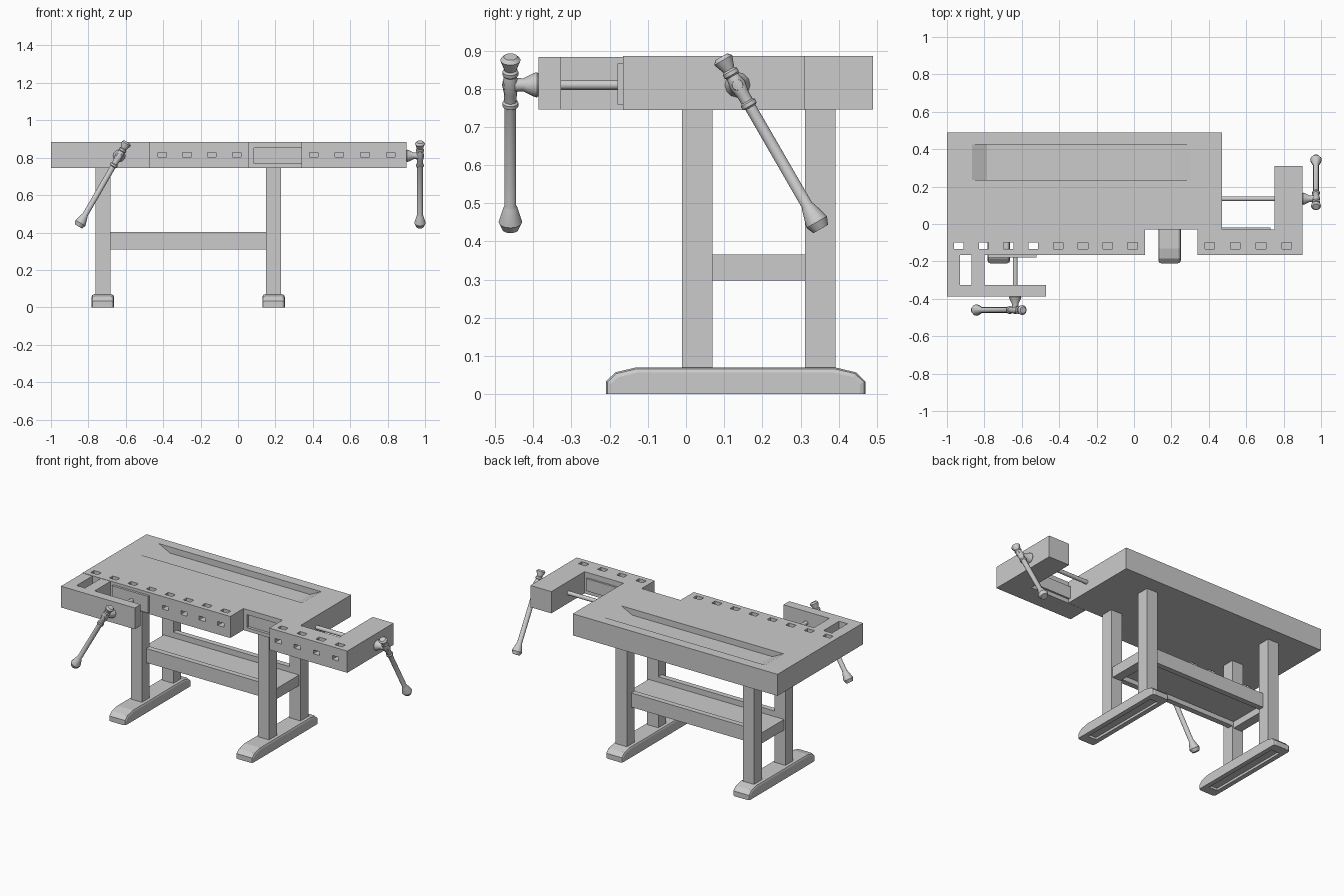
import bpy, bmesh
from math import radians
from mathutils import Matrix, Vector

if "Cube" in bpy.data.objects:
    bpy.data.objects.remove(bpy.data.objects["Cube"])

Z0, Z1 = 0.745, 0.885          # bench top underside and surface


def make(name, bm):
    bmesh.ops.recalc_face_normals(bm, faces=bm.faces)
    me = bpy.data.meshes.new(name)
    bm.to_mesh(me)
    bm.free()
    ob = bpy.data.objects.new(name, me)
    bpy.context.collection.objects.link(ob)
    return ob


def boxes(name, ranges):
    """One object from boxes given as (x0, x1, y0, y1, z0, z1)."""
    bm = bmesh.new()
    for x0, x1, y0, y1, z0, z1 in ranges:
        m = Matrix.Translation(((x0 + x1) / 2, (y0 + y1) / 2, (z0 + z1) / 2))
        bmesh.ops.create_cube(bm, size=1, matrix=m @ Matrix.Diagonal((x1 - x0, y1 - y0, z1 - z0, 1)))
    return make(name, bm)


def prism(name, pts, a, b, axis):
    """Extrude a 2D outline from a to b along the axis."""
    place = {'x': lambda p: (a, p[0], p[1]), 'y': lambda p: (p[0], a, p[1]),
             'z': lambda p: (p[0], p[1], a)}[axis]
    bm = bmesh.new()
    f = bm.faces.new([bm.verts.new(place(p)) for p in pts])
    ext = bmesh.ops.extrude_face_region(bm, geom=[f])
    d = Vector([(b - a) * (axis == c) for c in 'xyz'])
    bmesh.ops.translate(bm, vec=d, verts=[v for v in ext['geom'] if isinstance(v, bmesh.types.BMVert)])
    return make(name, bm)


def lathe(name, prof, origin, direction, n=12):
    """Turn (distance, radius) points around a direction through origin."""
    rot = Vector(direction).to_track_quat('Z', 'Y').to_matrix().to_4x4()
    m = Matrix.Translation(origin) @ rot
    bm = bmesh.new()
    rings = []
    for t, r in prof:
        rings.append([bm.verts.new(m @ (Matrix.Rotation(radians(360 * i / n), 4, 'Z') @ Vector((r, 0, t))))
                      for i in range(n)])
    for p, q in zip(rings, rings[1:]):
        for i in range(n):
            j = (i + 1) % n
            bm.faces.new((p[i], p[j], q[j], q[i]))
    bm.faces.new(rings[0])
    bm.faces.new(rings[-1])
    ob = make(name, bm)
    bpy.ops.object.select_all(action='DESELECT')
    bpy.context.view_layer.objects.active = ob
    ob.select_set(True)
    bpy.ops.object.shade_smooth_by_angle(angle=radians(35))
    return ob


def cut(ob, cutter):
    """Subtract the cutter and remove it."""
    cutter.hide_render = True
    mod = ob.modifiers.new('cut', 'BOOLEAN')
    mod.operation, mod.solver, mod.object = 'DIFFERENCE', 'EXACT', cutter
    dg = bpy.context.evaluated_depsgraph_get()
    me = bpy.data.meshes.new_from_object(ob.evaluated_get(dg))
    ob.modifiers.clear()
    ob.data = me
    bpy.data.objects.remove(cutter)


def dog_holes(ob, xs, through=False):
    cut(ob, boxes('hole_cutter', [(x - .026, x + .026, -.134, -.1, .7 if through else .80, .92) for x in xs]))
    if not through:
        cut(ob, boxes('side_hole_cutter', [(x - .023, x + .023, -.2, -.12, .803, .828) for x in xs]))


# Bench top with dog holes, tool tray and slide groove
top = prism('bench_top', [(-1, -.165), (.06, -.165), (.06, -.03), (.47, -.03), (.47, .49), (-1, .49)], Z0, Z1, 'z')
dog_holes(top, [-.937 + .133 * i for i in range(4)], True)
dog_holes(top, [-.405 + .1325 * i for i in range(4)])
cut(top, prism('tray_cutter', [(-.895, .90), (-.785, .845), (.22, .845), (.33, .90)], .235, .425, 'y'))
cut(top, boxes('groove_cutter', [(.085, .6, -.1, -.012, .768, .852)]))

# Tail vise jaw and its slide plate
tail = prism('tail_vise_jaw', [(.34, -.165), (.90, -.165), (.90, .31), (.75, .31), (.75, -.03), (.34, -.03)], Z0 - .001, Z1, 'z')
dog_holes(tail, [.405 + .137 * i for i in range(4)])
boxes('tail_vise_slide', [(.345, .73, -.035, -.018, .77, .85)])

# Front vise arms, bar and jaw plate
prism('front_vise_frame', [(-1, -.387), (-.47, -.387), (-.47, -.327), (-.80, -.327), (-.80, -.165), (-.87, -.165),
                           (-.87, -.327), (-.93, -.327), (-.93, -.165), (-1, -.165)], Z0, Z1 - .002, 'z')
boxes('front_vise_plate', [(-.78, -.52, -.18, -.164, .758, .866)])


# Vise screws with turned handles
def vise(label, face, out, handle_dir, rod_len):
    face, out = Vector(face), Vector(out)
    lathe(label + '_screw', [(-rod_len, .013), (-.03, .013)], face, out)
    lathe(label + '_boss', [(-.005, .026), (.004, .033), (.014, .03), (.04, .017), (.07, .019), (.092, .014)], face, out)
    lathe(label + '_handle', [(-.085, .018), (-.075, .027), (-.045, .016), (-.04, .021), (-.03, .021), (-.026, .017),
                              (0, .022), (.026, .017), (.05, .016), (.054, .021), (.064, .021), (.068, .015),
                              (.365, .015), (.37, .018), (.415, .031), (.436, .022)], face + out * .073, handle_dir)


vise('front_vise', (-.635, -.387, .81), (0, -1, 0), (-.5, 0, -.866), .21)
vise('tail_vise', (.90, .135, .81), (1, 0, 0), (0, .5, -.866), .45)

# Trestle feet, legs and side rails
FOOT = [(-.21, 0), (-.21, .033), (-.185, .057), (-.13, .07), (.39, .07), (.445, .057), (.47, .033), (.47, 0)]
for side, cx in (('left', -.723), ('right', .19)):
    foot = prism(side + '_foot', FOOT, cx - .06, cx + .06, 'x')
    bm = bmesh.new()
    bm.from_mesh(foot.data)
    rim = [e for e in bm.edges if abs(e.verts[0].co.x - e.verts[1].co.x) < 1e-4
           and max(v.co.z for v in e.verts) > .01]
    bmesh.ops.bevel(bm, geom=rim, offset=.014, segments=2, profile=.5, affect='EDGES')
    bm.to_mesh(foot.data)
    bm.free()
    cut(foot, boxes('foot_cutter', [(cx - .03, cx + .03, -.15, .41, -.02, .015)]))
    for end, y in (('front', -.01), ('back', .312)):
        boxes(f'{side}_{end}_leg', [(cx - .04, cx + .04, y, y + .08, .065, Z0)])
    boxes(side + '_side_rail', [(cx - .03, cx + .03, .065, .317, .297, .34)])

# Shelf and long rails
boxes('shelf', [(-.753, .22, .07, .312, .34, .366)])
for end, y in (('front', .035), ('back', .312)):
    boxes(end + '_long_rail', [(-.69, .155, y, y + .035, .31, .402)])
